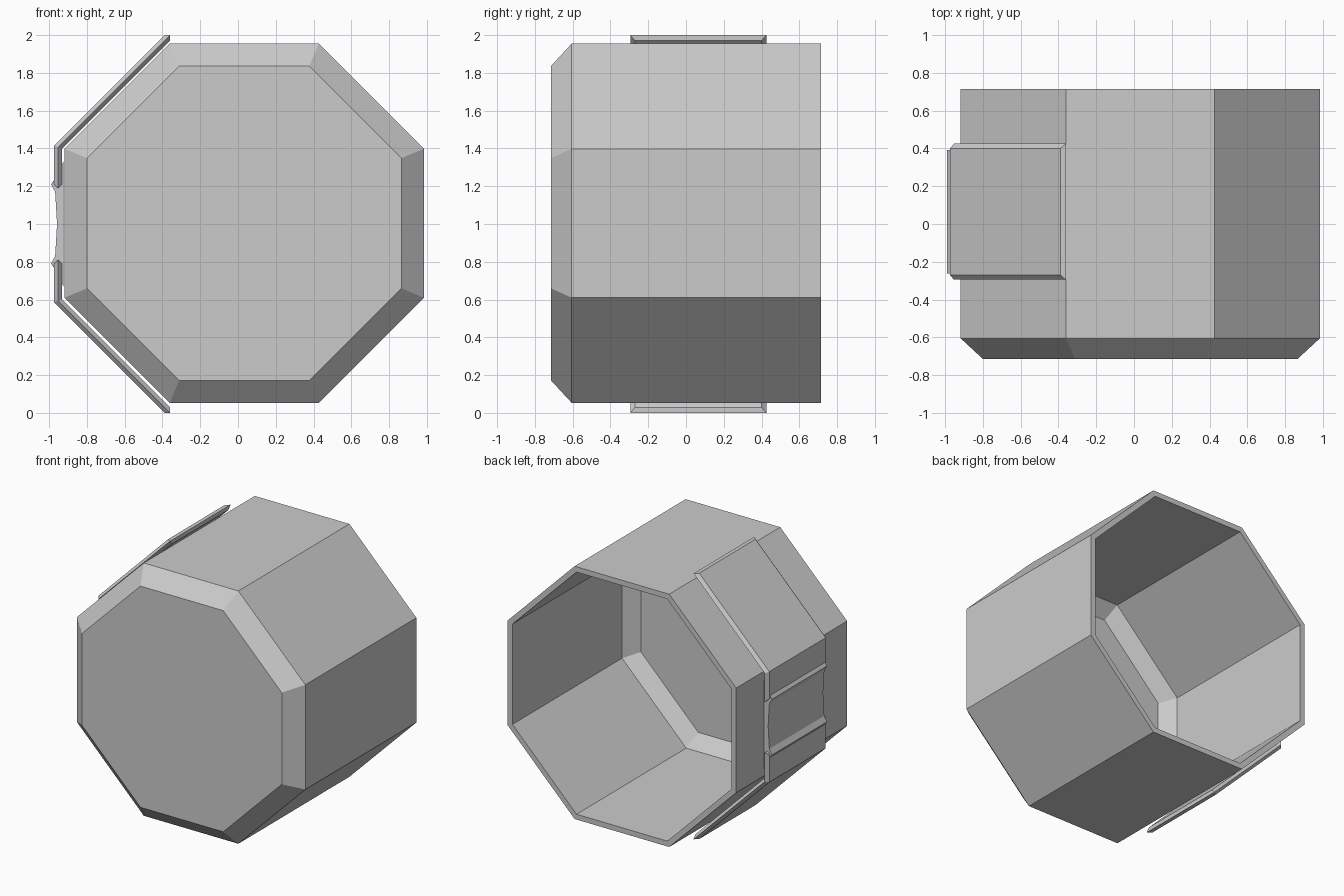
import bpy, bmesh, math

cube = bpy.data.objects.get("Cube")
if cube:
    bpy.data.objects.remove(cube, do_unlink=True)

grey = bpy.data.materials.new("light_grey")
grey.use_nodes = True
colour = (0.6, 0.6, 0.6, 1)
grey.diffuse_color = colour
grey.node_tree.nodes["Principled BSDF"].inputs["Base Color"].default_value = colour


def skin_rings(name, rings):
    """Bridge closed rings of points in order and cap both ends."""
    bm = bmesh.new()
    loops = [[bm.verts.new(p) for p in ring] for ring in rings]
    n = len(loops[0])
    for a, b in zip(loops, loops[1:]):
        for i in range(n):
            j = (i + 1) % n
            bm.faces.new((a[i], a[j], b[j], b[i]))
    bm.faces.new(loops[0])
    bm.faces.new(loops[-1])
    bmesh.ops.recalc_face_normals(bm, faces=bm.faces)
    mesh = bpy.data.meshes.new(name)
    bm.to_mesh(mesh)
    bm.free()
    mesh.materials.append(grey)
    obj = bpy.data.objects.new(name, mesh)
    bpy.context.collection.objects.link(obj)
    return obj


# Octagonal cup: closed chamfered front, hollow and open at the back
CX, CZ = 0.033, 1.004


def octagon(apothem, y):
    r = apothem / math.cos(math.pi / 8)
    angles = [math.pi / 8 + i * math.pi / 4 for i in range(8)]
    return [(CX + r * math.cos(a), y, CZ + r * math.sin(a)) for a in angles]


cup_profile = [(0.832, -0.715), (0.951, -0.605), (0.951, 0.715),
               (0.911, 0.715), (0.911, -0.588), (0.815, -0.675)]
skin_rings("octagonal_cup", [octagon(a, y) for a, y in cup_profile])

# Bent straps with pointed edges, above and below the side clasp
INSET = 0.021


def strap_layer(offset, inset, flip):
    k = math.sqrt(0.5)
    line = [(-0.36 - k * (offset + inset), 2.0 + k * (offset - inset)),
            (-0.953 - offset, 1.407 + offset * math.tan(math.pi / 8)),
            (-0.953 - offset, 1.19 + inset)]
    y0, y1 = -0.295 + inset * 1.2, 0.425 - inset * 1.2
    pts = [(x, y0, z) for x, z in line] + [(x, y1, z) for x, z in reversed(line)]
    return [(x, y, 2 - z) if flip else (x, y, z) for x, y, z in pts]


def split_caps(obj):
    """Crease the bent six-sided caps into two flat panels."""
    bm = bmesh.new()
    bm.from_mesh(obj.data)
    for face in [f for f in bm.faces if len(f.verts) == 6]:
        bend = sorted(face.verts, key=lambda v: (v.co.x, abs(v.co.z - 1)))
        bend = [v for v in bend if abs(v.co.x - bend[0].co.x) < 0.001][2:4]
        bmesh.utils.face_split(face, bend[0], bend[1])
    bm.to_mesh(obj.data)
    bm.free()


for name, flip in (("upper_strap", False), ("lower_strap", True)):
    layers = [strap_layer(-INSET, INSET, flip), strap_layer(0, 0, flip),
              strap_layer(INSET, INSET, flip)]
    split_caps(skin_rings(name, layers))

# Clasp plate between the straps, with a flared lip at each end
half = [(-0.925, 1.33), (-0.955, 1.26), (-0.99, 1.21), (-0.968, 1.17), (-0.958, 1.0)]
outer = half + [(x, 2 - z) for x, z in reversed(half[:-1])]
skin_rings("clasp_plate", [[(x, y, z) for x, z in outer] for y in (-0.262, 0.392)])
